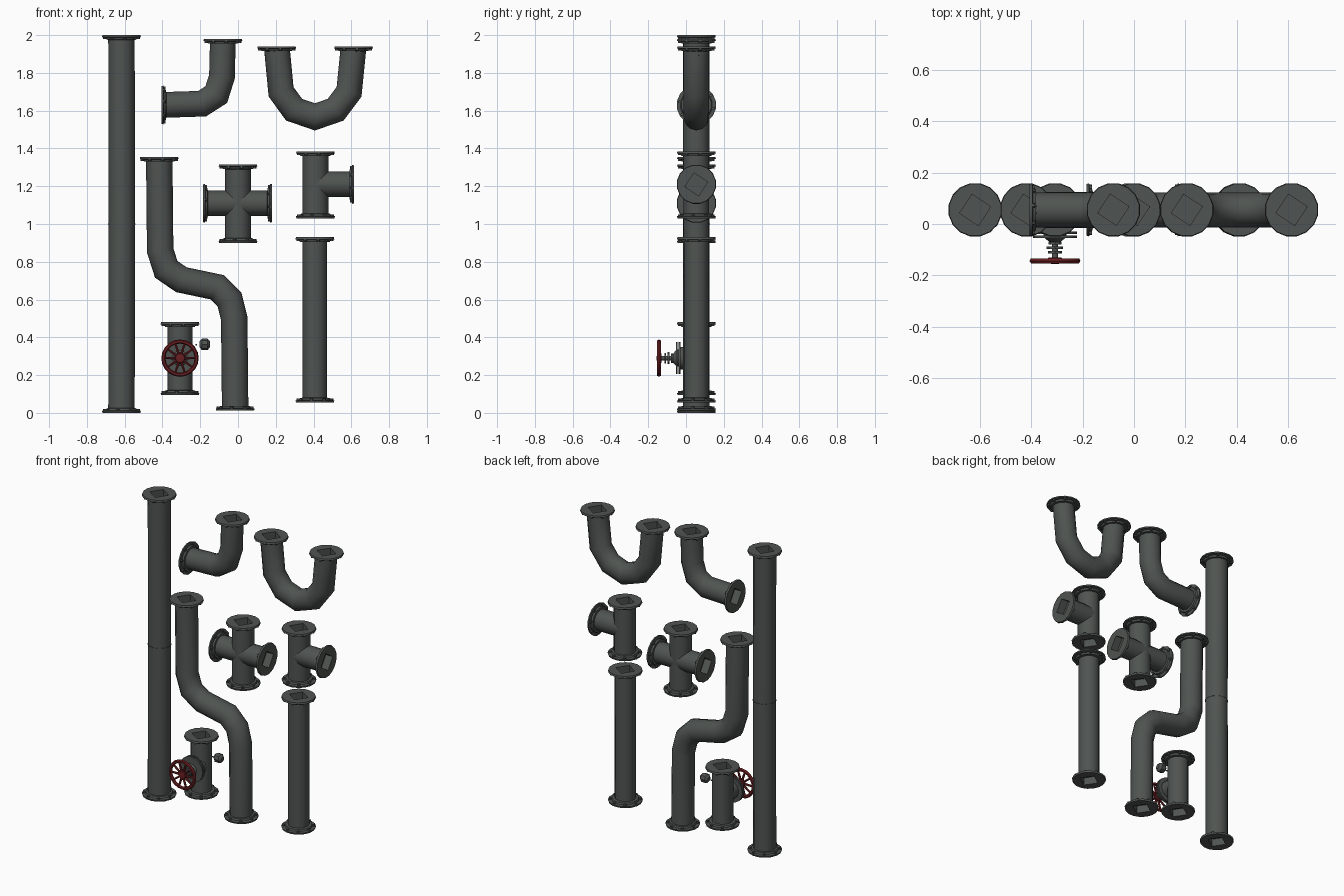
import bpy, bmesh
from math import pi, cos, sin, radians
from mathutils import Vector, Matrix

cube = bpy.data.objects.get("Cube")
if cube:
    bpy.data.objects.remove(cube, do_unlink=True)

Y = 0.055   # depth of the pipe centre lines
R = 0.068   # pipe radius


def material(name, colour):
    m = bpy.data.materials.new(name)
    m.use_nodes = True
    m.diffuse_color = colour
    bsdf = m.node_tree.nodes["Principled BSDF"]
    bsdf.inputs["Base Color"].default_value = colour
    bsdf.inputs["Roughness"].default_value = 0.6
    return m


STEEL = material("dark steel", (0.078, 0.088, 0.082, 1))
RED = material("valve red", (0.14, 0.013, 0.015, 1))


def finish(bm, name, mat):
    bmesh.ops.recalc_face_normals(bm, faces=bm.faces)
    me = bpy.data.meshes.new(name)
    bm.to_mesh(me)
    bm.free()
    me.materials.append(mat)
    ob = bpy.data.objects.new(name, me)
    bpy.context.collection.objects.link(ob)
    bpy.ops.object.select_all(action='DESELECT')
    ob.select_set(True)
    bpy.context.view_layer.objects.active = ob
    bpy.ops.object.shade_smooth_by_angle(angle=radians(40))
    return ob


def loft(bm, rings, cap_start=False, cap_end=False):
    """Skin a series of point rings with quads."""
    loops = [[bm.verts.new(p) for p in ring] for ring in rings]
    n = len(loops[0])
    for a, b in zip(loops, loops[1:]):
        for i in range(n):
            bm.faces.new((a[i], a[(i + 1) % n], b[(i + 1) % n], b[i]))
    if cap_start:
        bm.faces.new(loops[0])
    if cap_end:
        bm.faces.new(loops[-1])


def frame(pos, axis):
    return Matrix.Translation(pos) @ Vector(axis).to_track_quat('Z', 'Y').to_matrix().to_4x4()


def ring(mat, r, h, n, square=False):
    pts = []
    for i in range(n):
        a = 2 * pi * i / n
        k = cos(pi / 4) / cos(a % (pi / 2) - pi / 4) if square else 1
        pts.append(mat @ Vector((r * k * cos(a), r * k * sin(a), h)))
    return pts


def turned(bm, pos, axis, profile, n=12):
    """Solid of revolution from (radius, height) pairs."""
    m = frame(pos, axis)
    loft(bm, [ring(m, r, h, n) for r, h in profile], True, True)


def flange(bm, pos, axis):
    """Stepped collar with a square bore and bolt heads behind the rim."""
    m = frame(pos, axis) @ Matrix.Rotation(0.2, 4, 'Z')
    n = 16
    rings = [ring(m, 0.062, -0.05, n, True), ring(m, 0.062, 0, n, True)]
    for r, h in ((0.102, 0), (0.105, -0.011), (0.085, -0.013), (0.081, -0.024), (0.06, -0.026)):
        rings.append(ring(m, r, h, n))
    loft(bm, rings, cap_start=True)
    for i in range(8):
        a = 2 * pi * i / 8
        p = m @ Vector((0.091 * cos(a), 0.091 * sin(a), -0.009))
        turned(bm, p, -Vector(axis), [(0.009, 0), (0.009, 0.012)], 6)


def sweep(bm, path, r=R, n=12):
    """Tube along x, z points with mitred bends."""
    pts = [Vector((x, Y, z)) for x, z in path]
    rings = []
    for i, p in enumerate(pts):
        d0 = (p - pts[max(i - 1, 0)]).normalized()
        d1 = (pts[min(i + 1, len(pts) - 1)] - p).normalized()
        t = (d0 + d1).normalized()
        scale = 1 / max(t.dot(d1 if d1.length else d0), 0.5)
        side = Vector((t.z, 0, -t.x)) * scale
        rings.append([p + r * (side * cos(2 * pi * k / n) + Vector((0, sin(2 * pi * k / n), 0)))
                      for k in range(n)])
    loft(bm, rings)


def pipe(name, path, r=R):
    bm = bmesh.new()
    # Flanges sit upright or sideways at the open ends
    for end, nxt in ((path[0], path[1]), (path[-1], path[-2])):
        d = Vector((end[0] - nxt[0], 0, end[1] - nxt[1]))
        axis = Vector((d.x, 0, 0)) if abs(d.x) > abs(d.z) else Vector((0, 0, d.z))
        flange(bm, Vector((end[0], Y, end[1])), axis.normalized())
    ends = [Vector(p) for p in path]
    ends[0] += (ends[1] - ends[0]).normalized() * 0.015
    ends[-1] += (ends[-2] - ends[-1]).normalized() * 0.015
    sweep(bm, [tuple(p) for p in ends], r)
    return finish(bm, name, STEEL)


# Straight pipes
pipe("long_pipe", [(-0.617, 0), (-0.615, 1), (-0.617, 2)], 0.07)
bm = bmesh.new()
turned(bm, (-0.615, Y, 0.997), (0, 0, 1), [(0.072, 0), (0.072, 0.006)])
finish(bm, "long_pipe_seam", STEEL)
pipe("short_pipe", [(0.407, 0.055), (0.407, 0.93)], 0.065)

# Bent pipes
pipe("elbow_pipe", [(-0.405, 1.63), (-0.19, 1.637), (-0.115, 1.685), (-0.085, 1.78), (-0.08, 1.98)])
pipe("u_bend_pipe", [(0.205, 1.94), (0.228, 1.70), (0.297, 1.605), (0.407, 1.567),
                     (0.517, 1.605), (0.588, 1.70), (0.612, 1.94)])
pipe("offset_pipe", [(-0.417, 1.355), (-0.412, 0.86), (-0.38, 0.76), (-0.30, 0.705),
                     (-0.11, 0.665), (-0.045, 0.60), (-0.02, 0.50), (-0.015, 0.012)], 0.07)

# Junctions
pipe("cross_upright", [(0, 0.9), (0, 1.315)])
pipe("cross_arms", [(-0.185, 1.11), (0.18, 1.11)])
pipe("tee_upright", [(0.41, 1.03), (0.41, 1.385)])
bm = bmesh.new()
sweep(bm, [(0.41, 1.21), (0.6, 1.21)])
flange(bm, Vector((0.615, Y, 1.21)), (1, 0, 0))
finish(bm, "tee_branch", STEEL)

# Valve body, bonnet and stem
VX, VZ = -0.307, 0.29
pipe("valve_body", [(VX, 0.095), (VX, 0.48)], 0.065)
bm = bmesh.new()
front = (0, -1, 0)
turned(bm, (VX, Y, VZ), front, [(0.06, 0), (0.06, 0.085)])
for y in (-0.03, -0.045):
    turned(bm, (VX, y, VZ), front, [(0.085, 0), (0.085, 0.009)], 16)
turned(bm, (VX, -0.03, VZ), front, [(0.045, 0), (0.045, 0.02), (0.022, 0.04), (0.012, 0.045), (0.012, 0.115)])
for y, r in ((-0.07, 0.025), (-0.088, 0.032), (-0.105, 0.028)):
    turned(bm, (VX, y, VZ), front, [(r, 0), (r, 0.009)], 8)
finish(bm, "valve_bonnet", STEEL)

# Loose side nut
bm = bmesh.new()
turned(bm, (-0.205, 0.05, 0.363), (1, 0, 0), [(0.015, 0), (0.03, 0.014), (0.03, 0.044), (0.015, 0.058)], 8)
turned(bm, (-0.225, 0.05, 0.36), (1, 0, 0), [(0.004, 0), (0.004, 0.008)], 6)
finish(bm, "side_nut", STEEL)

# Handwheel: rim, spokes and hub
bm = bmesh.new()
centre = Vector((VX, -0.143, VZ))
m = frame(centre, front)
rim = []
for i in range(20):
    a = 2 * pi * i / 20
    rim.append([m @ Vector(((0.088 + 0.011 * cos(b)) * cos(a), (0.088 + 0.011 * cos(b)) * sin(a), 0.011 * sin(b)))
                for b in (2 * pi * k / 6 for k in range(6))])
loft(bm, rim + rim[:1])
bmesh.ops.remove_doubles(bm, verts=bm.verts, dist=0.0001)
for i in range(10):
    a = 2 * pi * i / 10
    turned(bm, centre, (cos(a), 0, sin(a)), [(0.008, 0.015), (0.006, 0.085)], 6)
turned(bm, centre, front, [(0.026, -0.012), (0.03, 0), (0.024, 0.01), (0.012, 0.012)], 10)
finish(bm, "handwheel", RED)
